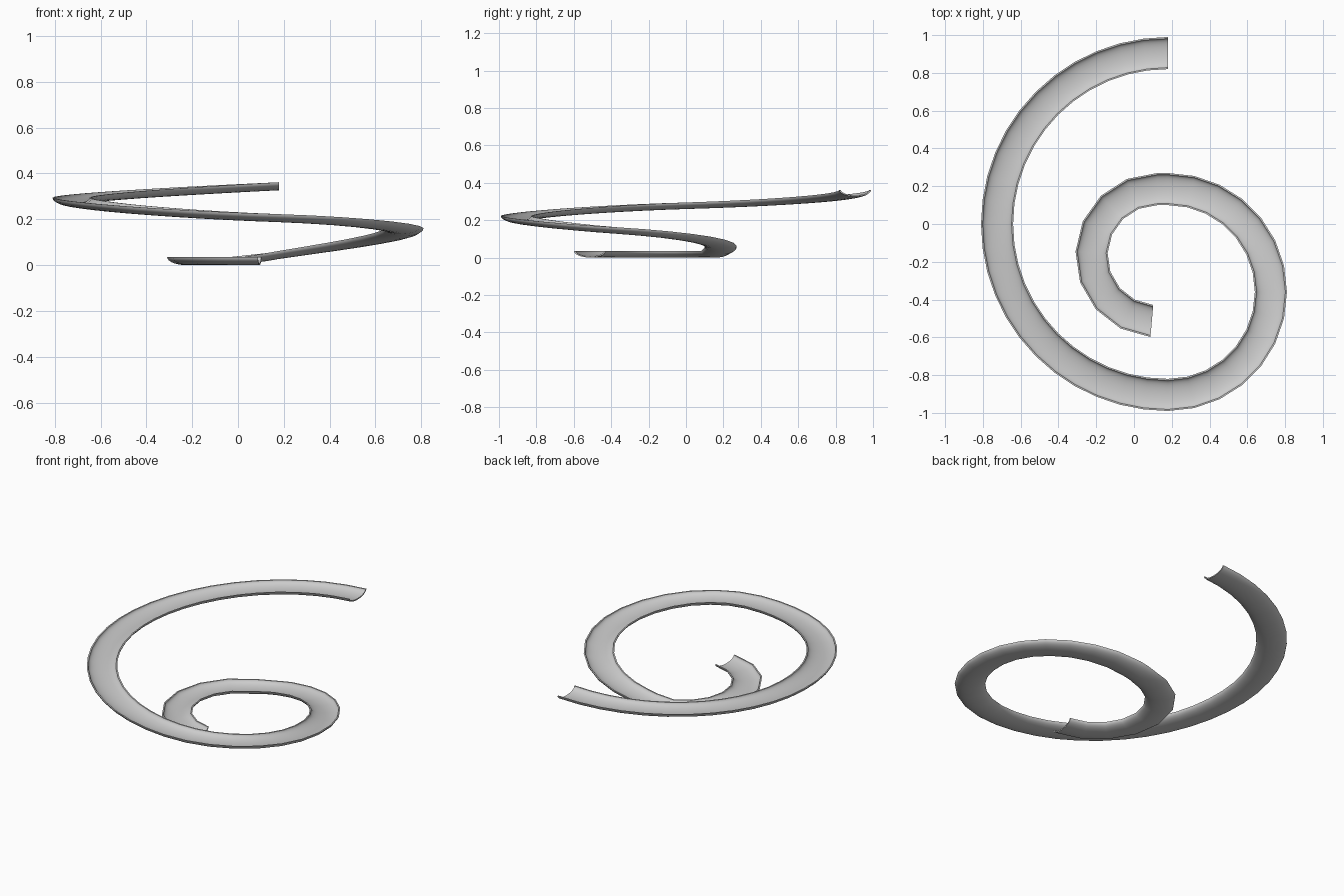
import bpy, bmesh, math
from mathutils import Vector

if "Cube" in bpy.data.objects:
    bpy.data.objects.remove(bpy.data.objects["Cube"])

# Plan arcs of the spiral: centre x, centre y, radius, start angle, end angle, steps
ARCS = [
    (0.125, -0.165, 0.350, 265, 90, 8),
    (0.180, -0.360, 0.545, 90, -90, 14),
    (0.180, 0.000, 0.905, -90, -270, 24),
]
# Height knots of the path: length along path, height, slope
KNOTS = [(0, 0.0, 0), (0.92, 0.0, 0), (1.13, 0.029, 0.14), (1.98, 0.127, 0.07),
         (2.84, 0.188, 0.035), (4.26, 0.260, 0.03), (5.69, 0.328, 0.05)]


def height(s):
    for (s0, z0, m0), (s1, z1, m1) in zip(KNOTS, KNOTS[1:]):
        if s <= s1 or s1 == KNOTS[-1][0]:
            h = s1 - s0
            t = min((s - s0) / h, 1)
            return ((2*t**3 - 3*t**2 + 1) * z0 + (t**3 - 2*t**2 + t) * h * m0
                    + (3*t**2 - 2*t**3) * z1 + (t**3 - t**2) * h * m1)


def half_round(half_width, depth, n):
    # shallow dish section from one rim to the other
    pts = []
    for i in range(n + 1):
        a = math.pi * i / n
        pts.append((half_width * math.cos(a), 0.035 - depth * math.sin(a)))
    return pts


# Trough section: outer skin, then inner skin back, giving flat rims
profile = half_round(0.085, 0.035, 14) + half_round(0.077, 0.028, 14)[::-1]

# Path stations: position and outward direction
stations = []
for k, (cx, cy, r, a0, a1, steps) in enumerate(ARCS):
    first = 1 if k == 2 else 0
    for i in range(first, steps + 1):
        a = math.radians(a0 + (a1 - a0) * i / steps)
        out = Vector((math.cos(a), math.sin(a), 0))
        stations.append((Vector((cx, cy, 0)) + out * r, out))

# Sweep the section along the path
bm = bmesh.new()
rings, s, last = [], 0.0, stations[0][0]
for pos, out in stations:
    s += (pos - last).length
    last = pos
    z = height(s)
    rings.append([bm.verts.new(pos + out * u + Vector((0, 0, z + v))) for u, v in profile])
n = len(profile)
for ra, rb in zip(rings, rings[1:]):
    for j in range(n):
        bm.faces.new((ra[j], ra[(j + 1) % n], rb[(j + 1) % n], rb[j]))

# End caps as thin strips
half = n // 2
for ring in (rings[0], rings[-1]):
    for j in range(half - 1):
        bm.faces.new((ring[j], ring[j + 1], ring[n - 2 - j], ring[n - 1 - j]))
bmesh.ops.recalc_face_normals(bm, faces=bm.faces)

mesh = bpy.data.meshes.new("spiral_trough")
bm.to_mesh(mesh)
bm.free()
trough = bpy.data.objects.new("spiral_trough", mesh)
bpy.context.collection.objects.link(trough)
bpy.context.view_layer.objects.active = trough
trough.select_set(True)
bpy.ops.object.shade_smooth_by_angle(angle=math.radians(35))
